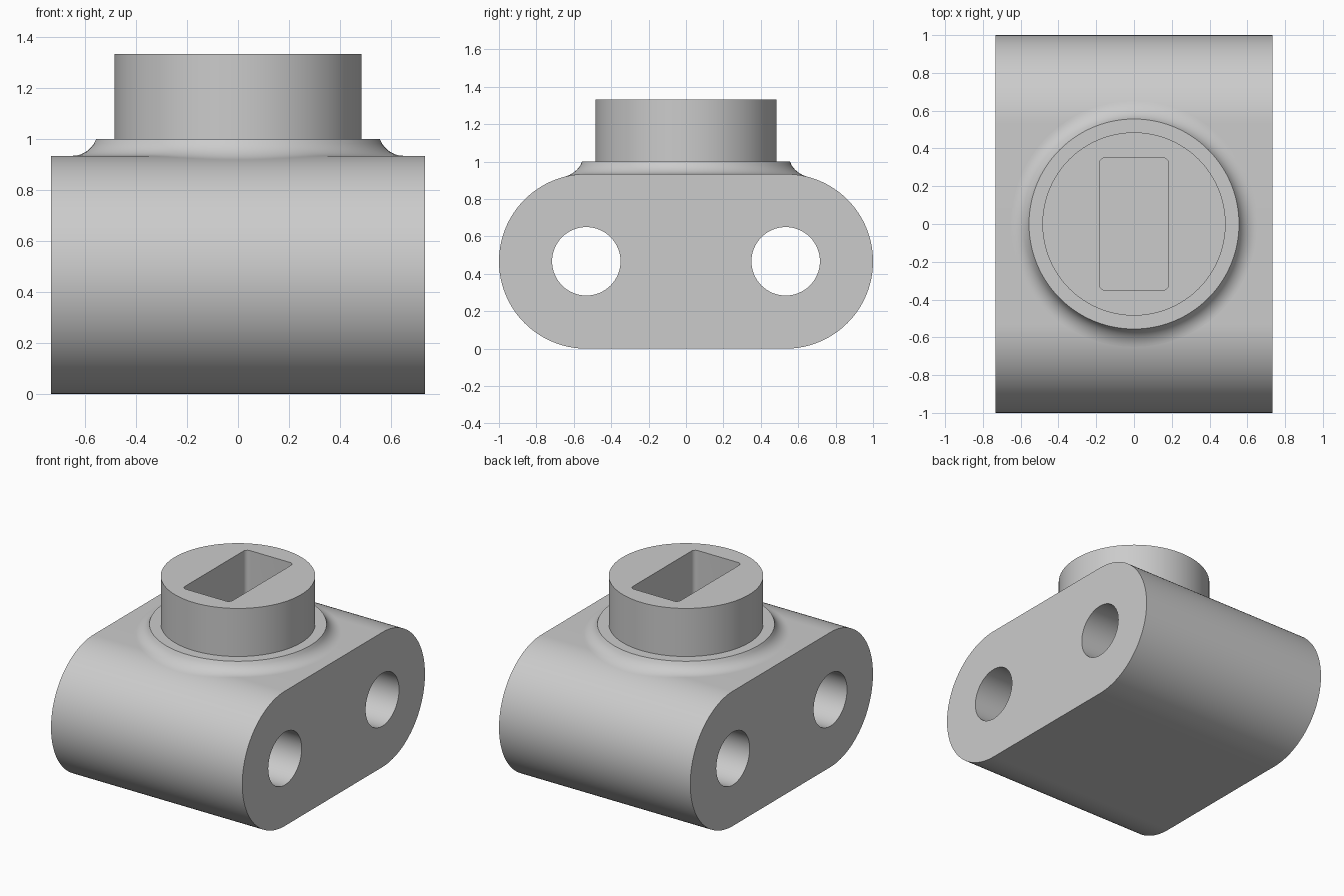
import bpy
import bmesh
from math import sin, cos, pi, sqrt
from mathutils import Matrix

if "Cube" in bpy.data.objects:
    bpy.data.objects.remove(bpy.data.objects["Cube"], do_unlink=True)

grey = bpy.data.materials.new("plain grey")
grey.use_nodes = True
COLOUR = (0.6, 0.6, 0.6, 1)
grey.diffuse_color = COLOUR
grey.node_tree.nodes["Principled BSDF"].inputs["Base Color"].default_value = COLOUR

MID, R, HALF_X, CENTRE_Y = 0.467, 0.467, 0.733, 0.533
UPRIGHT = Matrix.Identity(3)
ALONG_X = Matrix(((0, 0, 1), (1, 0, 0), (0, 1, 0)))   # profile in y-z, extruded in x


def finish(name, bm):
    bmesh.ops.recalc_face_normals(bm, faces=bm.faces)
    mesh = bpy.data.meshes.new(name)
    bm.to_mesh(mesh)
    bm.free()
    mesh.materials.append(grey)
    obj = bpy.data.objects.new(name, mesh)
    bpy.context.collection.objects.link(obj)
    return obj


def activate(obj):
    bpy.ops.object.select_all(action="DESELECT")
    obj.select_set(True)
    bpy.context.view_layer.objects.active = obj


def smooth(obj):
    activate(obj)
    bpy.ops.object.shade_smooth_by_angle(angle=pi / 6)


def prism(name, half_w, half_h, radius, lo, hi, axes=UPRIGHT, centre=(0, 0), seg=32):
    """Extrude a rounded rectangle; a full radius gives a circle or a capsule."""
    bm = bmesh.new()
    ring = []
    for quarter, (sx, sy) in enumerate(((1, 1), (-1, 1), (-1, -1), (1, -1))):
        for i in range(seg + 1):
            a = (quarter + i / seg) * pi / 2
            ring.append((centre[0] + sx * (half_w - radius) + radius * cos(a),
                         centre[1] + sy * (half_h - radius) + radius * sin(a), lo))
    verts = [bm.verts.new(p) for p in ring]
    bmesh.ops.remove_doubles(bm, verts=verts, dist=0.0001)
    face = bm.faces.new([v for v in verts if v.is_valid])
    new = bmesh.ops.extrude_face_region(bm, geom=[face])["geom"]
    bmesh.ops.translate(bm, vec=(0, 0, hi - lo),
                        verts=[g for g in new if isinstance(g, bmesh.types.BMVert)])
    bm.transform(axes.to_4x4())
    return finish(name, bm)


def cut(obj, cutter):
    mod = obj.modifiers.new("cut", "BOOLEAN")
    mod.operation, mod.solver, mod.object = "DIFFERENCE", "EXACT", cutter
    activate(obj)
    bpy.ops.object.modifier_apply(modifier=mod.name)
    bpy.data.objects.remove(cutter, do_unlink=True)


# Capsule-shaped body with two cross holes
body = prism("body", 1, MID, R, -HALF_X, HALF_X, ALONG_X, (0, MID))
for side in (-1, 1):
    cut(body, prism("hole_cutter", 0.183, 0.183, 0.183, -1, 1, ALONG_X,
                    (side * CENTRE_Y, MID), 16))
smooth(body)

# Round boss with a rounded rectangular socket
boss = prism("boss", 0.485, 0.485, 0.485, 0.98, 1.333)
cut(boss, prism("socket_cutter", 0.183, 0.35, 0.03, 1.0, 1.5, seg=6))
smooth(boss)


# Collar whose concave fillet follows the body's upper surface
def body_top(y):
    over = max(0, abs(y) - CENTRE_Y)
    return MID + sqrt(R * R - over * over)


INNER, FILLET, COUNT, STEPS = 0.556, 0.1, 128, 10
OUTER = INNER + 0.0943
bm = bmesh.new()
rings = []
for s in range(STEPS + 1):
    r = INNER + (OUTER - INNER) * s / STEPS
    rise = FILLET - sqrt(FILLET ** 2 - (OUTER - r) ** 2)
    ring = []
    for k in range(COUNT):
        a = 2 * pi * k / COUNT
        z = 1.0 if s == 0 else body_top(r * sin(a)) + rise
        ring.append(bm.verts.new((r * cos(a), r * sin(a), z)))
    rings.append(ring)
for low, high in zip(rings, rings[1:]):
    for k in range(COUNT):
        n = (k + 1) % COUNT
        bm.faces.new((low[k], low[n], high[n], high[k]))
bm.faces.new(rings[0])
smooth(finish("collar", bm))
